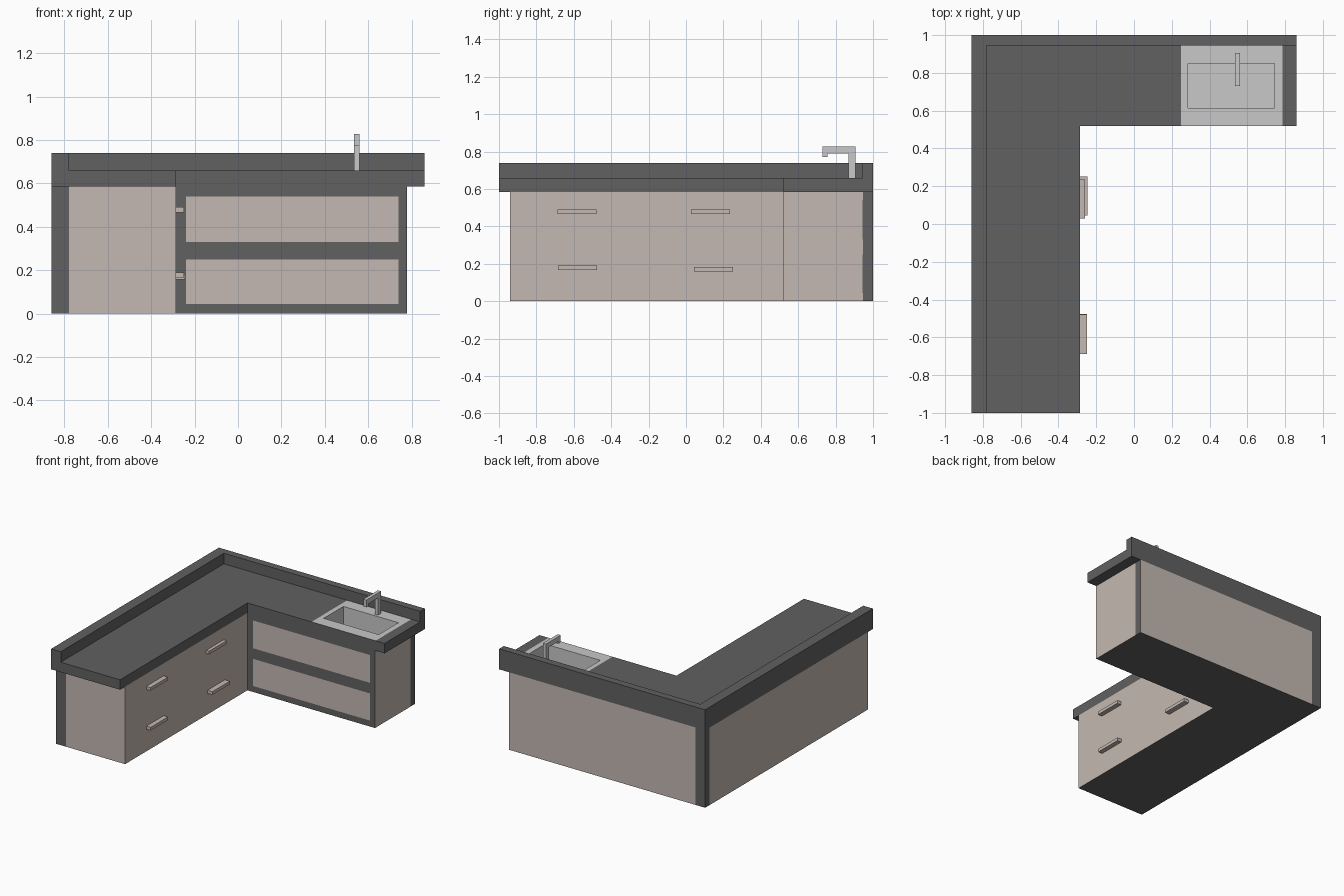
import bpy, bmesh
from mathutils import Vector

if "Cube" in bpy.data.objects:
    bpy.data.objects.remove(bpy.data.objects["Cube"])


def material(name, rgb):
    m = bpy.data.materials.new(name)
    m.diffuse_color = (*rgb, 1)
    m.use_nodes = True
    m.node_tree.nodes["Principled BSDF"].inputs["Base Color"].default_value = m.diffuse_color
    return m


DARK = material("dark grey stone", (0.119, 0.119, 0.119))
BEIGE = material("beige wood", (0.558, 0.485, 0.445))
STEEL = material("light steel", (0.578, 0.578, 0.578))

INNER_X, INNER_Y = -0.285, 0.52      # inner corner of the L
SPLASH_X, SPLASH_Y = -0.78, 0.945    # inner edges of the rim behind the worktop
COUNTER_Z, RIM_Z, CABINET_Z = 0.66, 0.74, 0.585


def l_cells(xs, ys, z):
    """Flat L-shaped sheet, cut along the given x and y lines."""
    bm = bmesh.new()
    for x0, x1 in zip(xs, xs[1:]):
        for y0, y1 in zip(ys, ys[1:]):
            if x1 <= INNER_X + 1e-4 or y0 >= INNER_Y - 1e-4:
                bm.faces.new([bm.verts.new((x, y, z)) for x, y in
                              ((x0, y0), (x1, y0), (x1, y1), (x0, y1))])
    bmesh.ops.remove_doubles(bm, verts=bm.verts, dist=1e-4)
    return bm


def raise_faces(bm, faces, dz, keep=False):
    """Extrude a face region vertically."""
    faces = list(faces)
    new = bmesh.ops.extrude_face_region(bm, geom=faces, use_keep_orig=keep)["geom"]
    bmesh.ops.translate(bm, vec=(0, 0, dz),
                        verts=[g for g in new if isinstance(g, bmesh.types.BMVert)])
    if not keep:
        live = [f for f in faces if f.is_valid]
        bmesh.ops.delete(bm, geom=live, context="FACES")


def finish(bm, name, mats):
    me = bpy.data.meshes.new(name)
    bm.to_mesh(me)
    bm.free()
    for m in mats:
        me.materials.append(m)
    ob = bpy.data.objects.new(name, me)
    bpy.context.collection.objects.link(ob)
    return ob


def box(bm, x0, x1, y0, y1, z0, z1):
    vs = bmesh.ops.create_cube(bm, size=1)["verts"]
    for v in vs:
        v.co = Vector(((x0 + x1) / 2 + v.co.x * (x1 - x0),
                       (y0 + y1) / 2 + v.co.y * (y1 - y0),
                       (z0 + z1) / 2 + v.co.z * (z1 - z0)))


# Cabinet: L-shaped carcass, open under the worktop
PANEL_X = (-0.24, 0.74)
PANEL_Z = ((0.045, 0.25), (0.33, 0.54))
bm = l_cells([-0.86, SPLASH_X, INNER_X, *PANEL_X, 0.78],
             [-0.94, INNER_Y, SPLASH_Y, 1.0], 0)
raise_faces(bm, bm.faces, CABINET_Z, keep=True)
for z in [z for pair in PANEL_Z for z in pair]:
    bmesh.ops.bisect_plane(bm, geom=bm.verts[:] + bm.edges[:] + bm.faces[:],
                           plane_co=(0, 0, z), plane_no=(0, 0, 1))
bmesh.ops.recalc_face_normals(bm, faces=bm.faces)
bm.normal_update()
for f in bm.faces:
    c, n = f.calc_center_median(), f.normal
    if abs(n.z) > 0.5:
        wood = False
    elif n.y < -0.5 and c.y > 0:          # drawer panels in a dark frame
        wood = (PANEL_X[0] < c.x < PANEL_X[1]
                and any(a < c.z < b for a, b in PANEL_Z))
    elif abs(n.y) > 0.5:                  # dark strip at the back corners
        wood = c.x > SPLASH_X
    else:
        wood = c.y < SPLASH_Y
    f.material_index = int(wood)
bmesh.ops.delete(bm, context="FACES", geom=[
    f for f in bm.faces if f.calc_center_median().z > CABINET_Z - 1e-3])
finish(bm, "cabinet", [DARK, BEIGE])

# Worktop with raised rim, steel sink plate and sunken basin
PLATE_X, BASIN_X, BASIN_Y = (0.25, 0.785), (0.285, 0.745), (0.615, 0.85)
bm = l_cells([-0.86, SPLASH_X, INNER_X, PLATE_X[0], *BASIN_X, 0.78, PLATE_X[1], 0.86],
             [-1.0, -0.94, INNER_Y, *BASIN_Y, SPLASH_Y, 1.0], CABINET_Z)
raise_faces(bm, bm.faces, COUNTER_Z - CABINET_Z, keep=True)
bmesh.ops.recalc_face_normals(bm, faces=bm.faces)


def in_basin(c):
    return (BASIN_X[0] - 1e-3 < c.x < BASIN_X[1] + 1e-3
            and BASIN_Y[0] - 1e-3 < c.y < BASIN_Y[1] + 1e-3)


# keep the underside only where it overhangs the cabinet
under = [f for f in bm.faces if f.calc_center_median().z < CABINET_Z + 1e-3]
bmesh.ops.delete(bm, context="FACES", geom=[
    f for f in under if f.calc_center_median().x < 0.78
    and f.calc_center_median().y > -0.94])
top = [(f, f.calc_center_median()) for f in bm.faces
       if f.calc_center_median().z > COUNTER_Z - 1e-3]
rim = [f for f, c in top if c.x < SPLASH_X or c.y > SPLASH_Y]
basin = [f for f, c in top if in_basin(c)]
raise_faces(bm, rim, RIM_Z - COUNTER_Z)
raise_faces(bm, basin, -0.18)
bm.normal_update()
for f in bm.faces:
    c = f.calc_center_median()
    plate = (abs(c.z - COUNTER_Z) < 1e-3 and PLATE_X[0] < c.x < PLATE_X[1]
             and c.y < SPLASH_Y)
    f.material_index = int(plate or (in_basin(c) and c.z < COUNTER_Z))
finish(bm, "worktop_with_sink", [DARK, STEEL])

# Faucet: one side profile extruded across its width
profile = [(0.87, 0.655), (0.905, 0.655), (0.905, 0.827), (0.73, 0.827),
           (0.73, 0.772), (0.757, 0.772), (0.757, 0.79), (0.87, 0.79)]
bm = bmesh.new()
face = bm.faces.new([bm.verts.new((0.535, y, z)) for y, z in profile])
new = bmesh.ops.extrude_face_region(bm, geom=[face], use_keep_orig=True)["geom"]
bmesh.ops.translate(bm, vec=(0.026, 0, 0),
                    verts=[g for g in new if isinstance(g, bmesh.types.BMVert)])
bmesh.ops.recalc_face_normals(bm, faces=bm.faces)
finish(bm, "faucet", [STEEL])

# Drawer handles: (start y, bottom z, outer x)
for i, (y, z, x) in enumerate([(-0.687, 0.467, -0.25), (-0.685, 0.166, -0.25),
                               (0.028, 0.466, -0.26), (0.044, 0.158, -0.245)]):
    bm = bmesh.new()
    box(bm, INNER_X - 0.005, x, y, y + 0.208, z, z + 0.024)
    finish(bm, f"drawer_handle_{i + 1}", [BEIGE])
